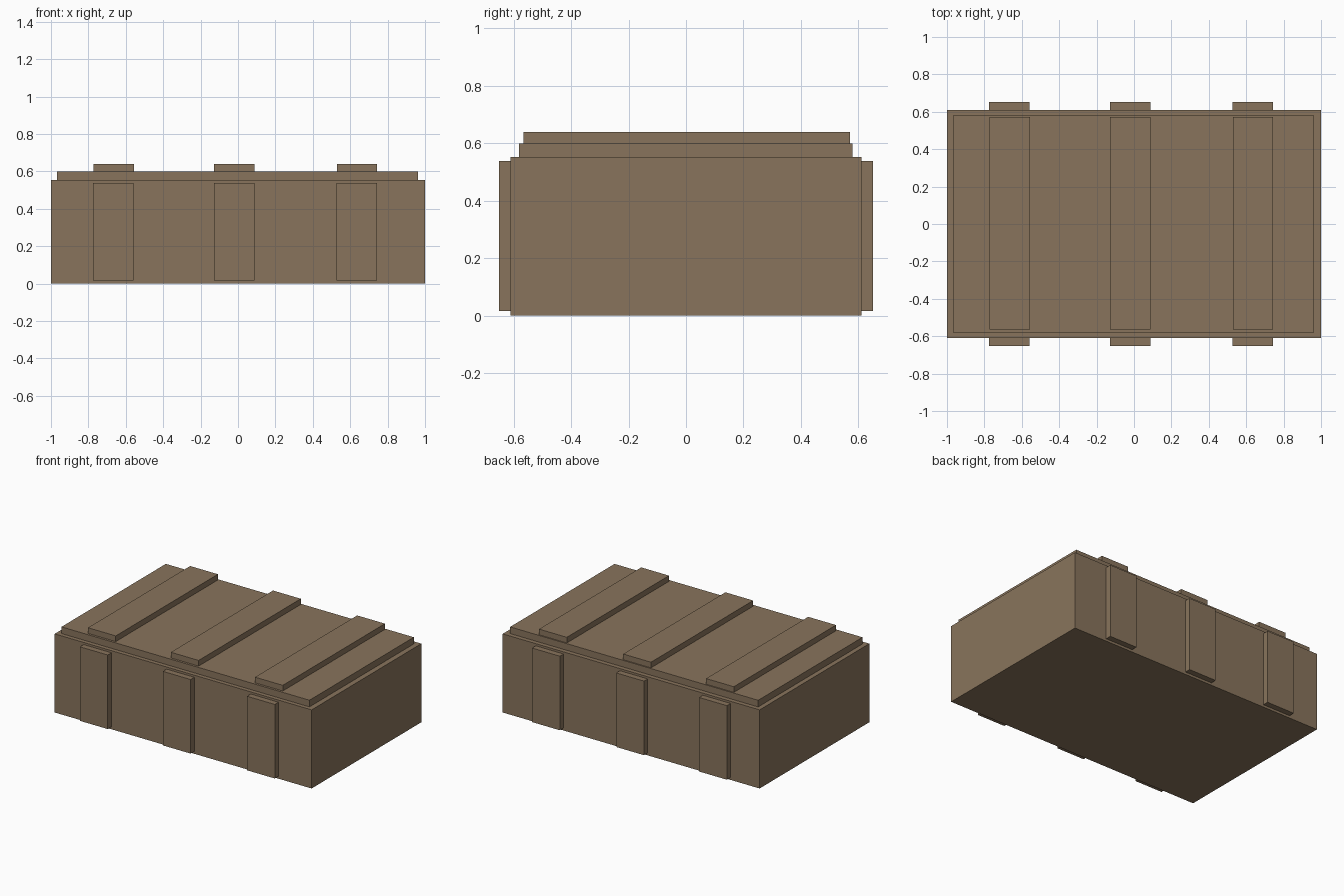
import bpy

if "Cube" in bpy.data.objects:
    bpy.data.objects.remove(bpy.data.objects["Cube"])

wood = bpy.data.materials.new("brown_wood")
wood.diffuse_color = (0.25, 0.175, 0.107, 1)
wood.use_nodes = True
wood.node_tree.nodes["Principled BSDF"].inputs["Base Color"].default_value = wood.diffuse_color


def box(name, x, y, z):
    """Box from (min, max) ranges on each axis."""
    bpy.ops.mesh.primitive_cube_add(size=1, location=[sum(r) / 2 for r in (x, y, z)])
    ob = bpy.context.object
    ob.name = name
    ob.scale = [r[1] - r[0] for r in (x, y, z)]
    bpy.ops.object.transform_apply(location=False, rotation=False, scale=True)
    ob.data.materials.append(wood)
    return ob


# Crate body and slightly inset lid
box("crate_body", (-1, 1), (-0.61, 0.61), (0, 0.553))
box("lid", (-0.967, 0.963), (-0.581, 0.579), (0.553, 0.60))

# Three slats on the lid, each with a matching batten on the front and back
width = 0.216
for label, x in (("left", -0.664), ("middle", -0.019), ("right", 0.636)):
    span = (x - width / 2, x + width / 2)
    box(f"{label}_lid_slat", span, (-0.565, 0.571), (0.60, 0.64))
    batten = (span[0] - 0.002, span[1] - 0.002)
    box(f"{label}_front_batten", batten, (-0.651, -0.61), (0.017, 0.538))
    box(f"{label}_back_batten", batten, (0.61, 0.651), (0.017, 0.538))
